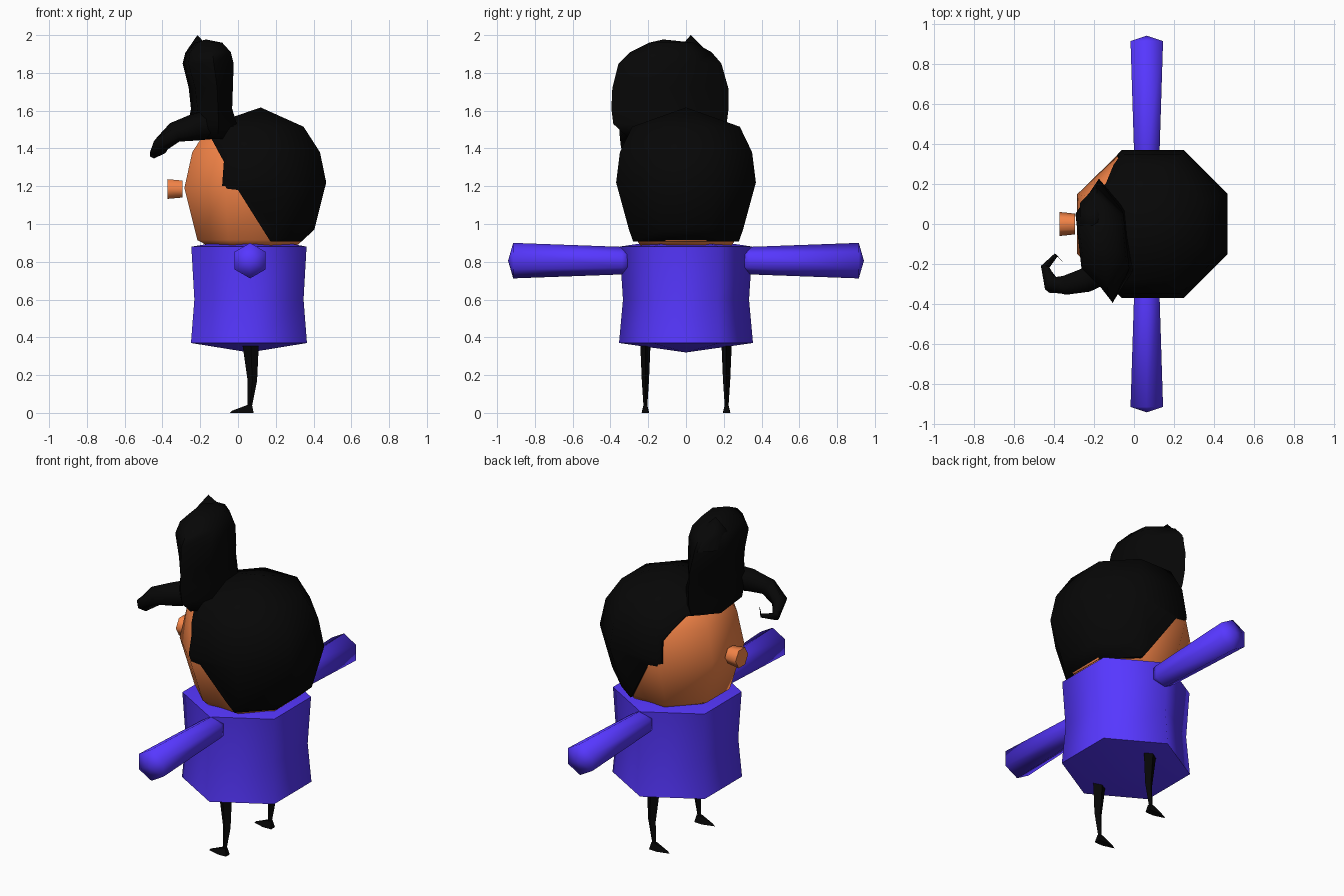
import bpy, bmesh, math
from mathutils import Vector

if "Cube" in bpy.data.objects:
    bpy.data.objects.remove(bpy.data.objects["Cube"])


def material(name, rgb):
    m = bpy.data.materials.new(name)
    m.diffuse_color = (*rgb, 1)
    m.use_nodes = True
    m.node_tree.nodes["Principled BSDF"].inputs["Base Color"].default_value = m.diffuse_color
    return m


BLACK = material("black", (0.002, 0.002, 0.002))
PURPLE = material("purple", (0.093, 0.038, 1.0))
SKIN = material("skin", (0.92, 0.235, 0.065))


def loft(name, rings, mat, start=None, end=None, smooth=50):
    """Skin a stack of rings; close each end with a point or a flat cap."""
    bm = bmesh.new()
    loops = [[bm.verts.new(p) for p in ring] for ring in rings]
    n = len(loops[0])
    for a, b in zip(loops, loops[1:]):
        for i in range(n):
            j = (i + 1) % n
            bm.faces.new((a[i], a[j], b[j], b[i]))
    for loop, tip in ((loops[0], start), (loops[-1], end)):
        if tip is None:
            bm.faces.new(loop)
        else:
            v = bm.verts.new(tip)
            for i in range(n):
                bm.faces.new((loop[i], loop[(i + 1) % n], v))
    bmesh.ops.recalc_face_normals(bm, faces=bm.faces)
    me = bpy.data.meshes.new(name)
    bm.to_mesh(me)
    bm.free()
    me.materials.append(mat)
    ob = bpy.data.objects.new(name, me)
    bpy.context.collection.objects.link(ob)
    if smooth:
        bpy.ops.object.select_all(action='DESELECT')
        bpy.context.view_layer.objects.active = ob
        ob.select_set(True)
        bpy.ops.object.shade_smooth_by_angle(angle=math.radians(smooth))
    return ob


def flat_ring(z, cx, hx, hy, cy=0, n=8, shear=0):
    """Polygon in plan with flats at +-hx, +-hy; shear slants x along y."""
    k = 1 / math.cos(math.pi / n)
    ring = []
    for i in range(n):
        a = 2 * math.pi * (i + 0.5) / n
        dy = hy * k * math.sin(a)
        ring.append((cx + hx * k * math.cos(a) + shear * dy, cy + dy, z))
    return ring


def upright_ring(centre, axis, r, n=6, phase=0):
    """Polygon across an axis, first corner pointing up unless turned by phase."""
    axis = Vector(axis).normalized()
    side = axis.cross(Vector((0, 0, 1))).normalized()
    up = side.cross(axis)
    return [Vector(centre) + r * (math.sin(t) * side + math.cos(t) * up)
            for t in (2 * math.pi * i / n + phase for i in range(n))]


# Torso: waisted hexagon with a shallow pointed underside
loft("torso", [flat_ring(z, cx, r, r, n=6) for z, cx, r in (
    (0.37, 0.058, 0.307), (0.60, 0.058, 0.289), (0.88, 0.058, 0.305), (0.895, 0.065, 0.22))],
     PURPLE, start=(0.06, 0, 0.32), smooth=62)

# Head
loft("head", [flat_ring(0.885, 0.075, 0.235, 0.24),
              flat_ring(0.915, 0.065, 0.28, 0.262),
              flat_ring(1.19, 0.085, 0.369, 0.36),
              flat_ring(1.38, 0.088, 0.33, 0.338),
              flat_ring(1.50, 0.085, 0.25, 0.272)],
     SKIN, end=(0.11, 0, 1.59))

# Nose: small hexagonal peg in front of the face
loft("nose", [upright_ring((x, 0, 1.185), (-1, 0, 0), r, phase=math.pi / 6)
              for x, r in ((-0.295, 0.052), (-0.372, 0.06))], SKIN, smooth=65)

# Hair cap: slightly larger head shell with the face opening cut away
hair = loft("hair_cap", [flat_ring(0.908, 0.06, 0.277, 0.28),
                         flat_ring(0.97, 0.087, 0.317, 0.302),
                         flat_ring(1.22, 0.093, 0.374, 0.37),
                         flat_ring(1.38, 0.092, 0.342, 0.35),
                         flat_ring(1.515, 0.085, 0.262, 0.285)],
            BLACK, end=(0.12, 0, 1.617))
opening = [(-0.7, 1.45), (-0.14, 1.45), (-0.075, 1.33), (-0.085, 1.19),
           (0.0, 1.18), (0.17, 0.91), (0.21, 0.84), (-0.7, 0.84)]
cutter = loft("face_cutter", [[(x, y, z) for x, z in opening] for y in (-0.6, 0.6)],
              BLACK, smooth=0)
cutter.hide_render = True
cutter.hide_viewport = True
cut = hair.modifiers.new("face_opening", 'BOOLEAN')
cut.operation = 'DIFFERENCE'
cut.solver = 'EXACT'
cut.object = cutter

# Tall hair crest, pointed at both ends: (z, centre x, half thickness, centre y, half length)
crest = [(1.45, -0.135, 0.125, -0.06, 0.24), (1.53, -0.135, 0.112, -0.085, 0.30),
         (1.61, -0.14, 0.092, -0.085, 0.31), (1.72, -0.144, 0.100, -0.083, 0.307),
         (1.85, -0.158, 0.120, -0.085, 0.272), (1.91, -0.158, 0.108, -0.08, 0.215),
         (1.96, -0.155, 0.065, -0.075, 0.12)]
loft("hair_crest", [flat_ring(z, cx, hx, hy * 0.866, cy, n=6, shear=-0.11)
                    for z, cx, hx, cy, hy in crest],
     BLACK, end=(-0.17, -0.12, 1.977), smooth=65)
# Pointed tip on the crest
loft("crest_tip", [flat_ring(1.84, -0.20, 0.07, 0.13, 0.03, n=6),
                   flat_ring(1.92, -0.205, 0.065, 0.065, 0.03, n=6)],
     BLACK, end=(-0.215, 0.025, 2.0), smooth=65)

# Hanging curl: tapering tube (x, y, z, radius)
curl = [(-0.13, -0.22, 1.53, 0.08), (-0.24, -0.28, 1.51, 0.07),
        (-0.335, -0.305, 1.485, 0.055), (-0.41, -0.305, 1.42, 0.045),
        (-0.445, -0.215, 1.37, 0.024), (-0.39, -0.155, 1.385, 0.012)]
pts = [Vector(c[:3]) for c in curl]
rings = []
for i, c in enumerate(curl):
    axis = pts[min(i + 1, len(pts) - 1)] - pts[max(i - 1, 0)]
    rings.append(upright_ring(pts[i], axis, c[3]))
loft("hair_curl", rings, BLACK, end=(-0.355, -0.19, 1.425), smooth=65)

for side, s in (("near", -1), ("far", 1)):
    # Arm: hexagonal, widening towards a blunt end
    loft(side + "_arm", [upright_ring((0.064, s * y, 0.806), (0, s, 0), r)
                         for y, r in ((0.31, 0.067), (0.34, 0.073), (0.915, 0.094))],
         PURPLE, start=(0.064, s * 0.30, 0.806), end=(0.064, s * 0.942, 0.806), smooth=80)
    # Leg: thin tapering spike
    y = s * 0.215
    loft(side + "_leg", [
        [(cx + hx, y, z), (cx, y + hy, z), (cx - hx, y, z), (cx, y - hy, z)]
        for z, cx, hx, hy in ((0.36, 0.067, 0.043, 0.027), (0.17, 0.076, 0.025, 0.019),
                              (0.035, 0.062, 0.012, 0.01))], BLACK)
    # Foot: flat wedge pointing forwards from the ankle
    loft(side + "_foot", [
        [(0.083, y - 0.018, 0), (0.083, y + 0.018, 0), (0.03, y + 0.02, 0),
         (-0.042, y, 0), (0.03, y - 0.02, 0)],
        [(0.074, y - 0.009, 0.042), (0.074, y + 0.009, 0.042), (0.05, y + 0.01, 0.042),
         (-0.03, y, 0.012), (0.05, y - 0.01, 0.042)]], BLACK)
